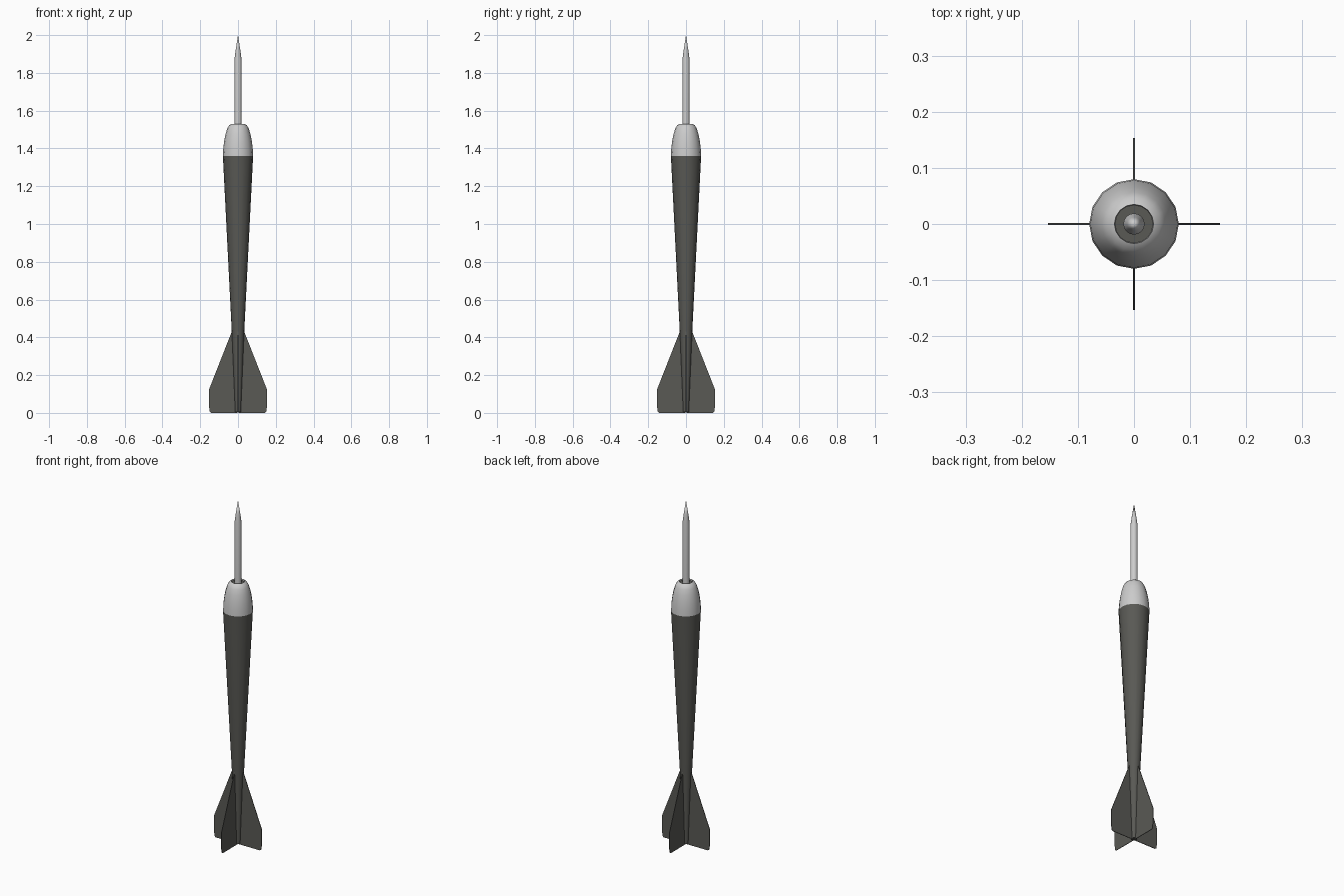
import bpy, bmesh, math

if "Cube" in bpy.data.objects:
    bpy.data.objects.remove(bpy.data.objects["Cube"])

dark = bpy.data.materials.new("dark_grey")
dark.diffuse_color = (0.1, 0.1, 0.09, 1)
dark.use_nodes = True
dark.node_tree.nodes["Principled BSDF"].inputs["Base Color"].default_value = dark.diffuse_color


def finish(name, bm, mat=None, smooth=True):
    bmesh.ops.recalc_face_normals(bm, faces=bm.faces)
    me = bpy.data.meshes.new(name)
    bm.to_mesh(me)
    bm.free()
    ob = bpy.data.objects.new(name, me)
    bpy.context.collection.objects.link(ob)
    if mat:
        me.materials.append(mat)
    if smooth:
        bpy.ops.object.select_all(action='DESELECT')
        ob.select_set(True)
        bpy.context.view_layer.objects.active = ob
        bpy.ops.object.shade_smooth_by_angle(angle=math.radians(35))
    return ob


def lathe(name, profile, sides=16, mat=None):
    """Spin (radius, z) points round the z axis."""
    bm = bmesh.new()
    rings = []
    for r, z in profile:
        if r == 0:
            rings.append([bm.verts.new((0, 0, z))] * sides)
        else:
            rings.append([bm.verts.new((r * math.cos(2 * math.pi * i / sides),
                                        r * math.sin(2 * math.pi * i / sides), z))
                          for i in range(sides)])
    for a, b in zip(rings, rings[1:]):
        for i in range(sides):
            j = (i + 1) % sides
            bm.faces.new(list(dict.fromkeys((a[i], a[j], b[j], b[i]))))
    return finish(name, bm, mat)


# Tapered barrel running down through the fins
lathe("barrel", [(0, 0.005), (0.015, 0.005), (0.033, 0.43), (0.08, 1.36)], mat=dark)

# Rounded metal nose, and the dark collar inside its rim
lathe("nose_cap", [(0.08, 1.36), (0.078, 1.40), (0.073, 1.44), (0.066, 1.475),
                   (0.057, 1.505), (0.047, 1.523), (0.035, 1.53), (0.034, 1.522)])
lathe("nose_collar", [(0.034, 1.522), (0.019, 1.522)], mat=dark)

# Needle with pointed tip
lathe("needle", [(0.019, 1.5), (0.019, 1.87), (0.0125, 1.92), (0, 2.0)])

# Four thin fins
outline = [(0.004, 0.005), (0.142, 0.005), (0.149, 0.010), (0.153, 0.03),
           (0.153, 0.125), (0.033, 0.43), (0.004, 0.43)]
half = 0.0015
for k in range(4):
    c, s = round(math.cos(k * math.pi / 2)), round(math.sin(k * math.pi / 2))
    bm = bmesh.new()
    sheets = [[bm.verts.new((c * r - s * t, s * r + c * t, z - 0.005 if z < 0.02 else z))
               for r, z in outline] for t in (-half, half)]
    for sheet in sheets:
        bm.faces.new(sheet)
    n = len(outline)
    for i in range(n):
        j = (i + 1) % n
        bm.faces.new((sheets[0][i], sheets[0][j], sheets[1][j], sheets[1][i]))
    finish(f"fin_{k + 1}", bm, dark, smooth=False)
